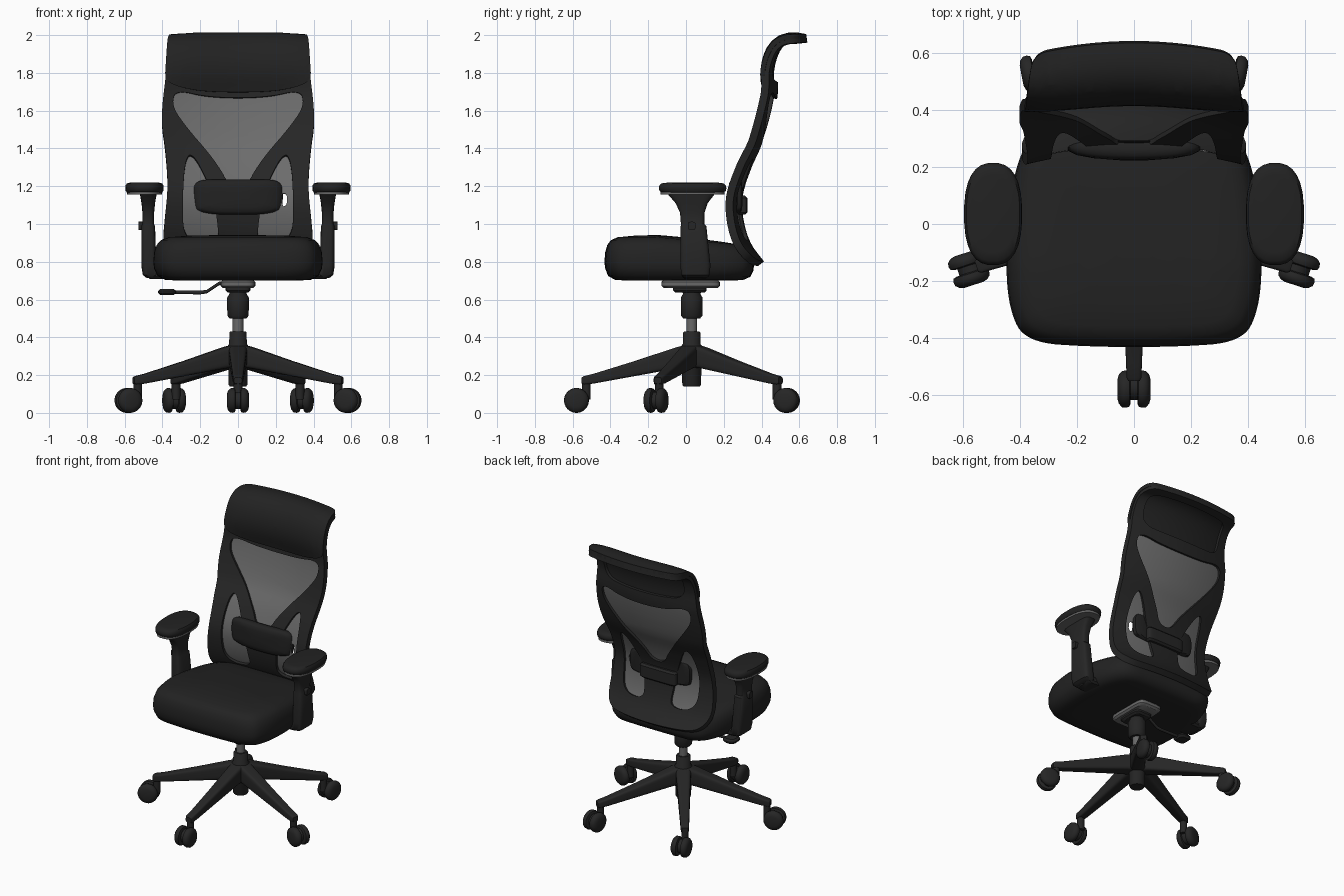
import bpy, bmesh, math
from mathutils import Matrix, Vector

if "Cube" in bpy.data.objects:
    bpy.data.objects.remove(bpy.data.objects["Cube"], do_unlink=True)

X, Y, Z = Vector((1, 0, 0)), Vector((0, 1, 0)), Vector((0, 0, 1))


def material(name, value):
    m = bpy.data.materials.new(name)
    m.use_nodes = True
    m.diffuse_color = (value, value, value, 1)
    m.node_tree.nodes["Principled BSDF"].inputs["Base Color"].default_value = m.diffuse_color
    return m


FABRIC = material("black fabric", 0.016)
PLASTIC = material("black plastic", 0.019)
MESH = material("grey mesh", 0.15)
METAL = material("grey metal", 0.14)


def finish(name, bm, mat, angle=40):
    bmesh.ops.recalc_face_normals(bm, faces=bm.faces)
    me = bpy.data.meshes.new(name)
    bm.to_mesh(me)
    bm.free()
    me.materials.append(mat)
    me.shade_smooth()
    me.set_sharp_from_angle(angle=math.radians(angle))
    ob = bpy.data.objects.new(name, me)
    bpy.context.scene.collection.objects.link(ob)
    return ob


def ring(c, u, v, a, b, p=2, n=28):
    """Superellipse loop; a larger p gives squarer corners."""
    pts = []
    for i in range(n):
        t = 2 * math.pi * (i + 0.5) / n
        k, s = math.cos(t), math.sin(t)
        pts.append(Vector(c) + u * a * math.copysign(abs(k) ** (2 / p), k)
                   + v * b * math.copysign(abs(s) ** (2 / p), s))
    return pts


def loft(name, rings, mat, at=Matrix(), angle=40):
    bm = bmesh.new()
    loops = [[bm.verts.new(at @ p) for p in r] for r in rings]
    n = len(loops[0])
    for a, b in zip(loops, loops[1:]):
        for i in range(n):
            bm.faces.new((a[i], a[(i + 1) % n], b[(i + 1) % n], b[i]))
    bm.faces.new(loops[0])
    bm.faces.new(loops[-1])
    return finish(name, bm, mat, angle)


def lathe(name, profile, mat, y=0.03):
    loft(name, [ring((0, y, z), X, Y, r, r) for r, z in profile], mat)


def block(name, c, half, mat, p=6, edge=0.012, at=Matrix()):
    """Rounded box with softened top and bottom."""
    c, (a, b, h) = Vector(c), half
    levels = [(-h, edge), (edge - h, 0), (h - edge, 0), (h, edge)]
    loft(name, [ring(c + Z * z, X, Y, a - e, b - e, p) for z, e in levels], mat, at)


def rounded(pts, times=3):
    for _ in range(times):
        pts = [tuple(p[k] * w + q[k] * (1 - w) for k in (0, 1))
               for p, q in zip(pts, pts[1:] + pts[:1]) for w in (0.75, 0.25)]
    return pts


def mirrored(half):
    return half + [(-x, y) for x, y in reversed(half)]


# Side curve of the backrest: distance along it, y, z
CURVE = [(.78, .40, .785), (.9, .325, .89), (1.02, .285, 1.02), (1.15, .28, 1.15),
         (1.3, .33, 1.3), (1.45, .405, 1.45), (1.68, .465, 1.68), (1.82, .47, 1.82),
         (1.92, .50, 1.915), (2.0, .55, 1.965), (2.1, .64, 1.98)]


def curve_at(s):
    last = len(CURVE) - 1
    i = max([0] + [k for k in range(last) if CURVE[k][0] <= s])

    def slope(k, d):
        a, b = CURVE[max(k - 1, 0)], CURVE[min(k + 1, last)]
        return (b[d] - a[d]) / (b[0] - a[0])
    a, b = CURVE[i], CURVE[i + 1]
    h = b[0] - a[0]
    t = min(max((s - a[0]) / h, 0), 1)
    return [a[d] * (2 * t**3 - 3 * t**2 + 1) + b[d] * (3 * t**2 - 2 * t**3)
            + h * (slope(i, d) * (t**3 - 2 * t**2 + t) + slope(i + 1, d) * (t**3 - t**2))
            for d in (1, 2)]


def on_back(x, s, off):
    y, z = curve_at(s)
    y0, z0 = curve_at(s - 0.01)
    y1, z1 = curve_at(s + 0.01)
    n = Vector((0, z1 - z0, y0 - y1)).normalized()
    return Vector((x, y - 0.05 * (x / 0.39) ** 2, z)) + n * off


def back_plate(name, loops, front, thick, mat, bulge=lambda x, s: 0):
    """Flat shape with holes, cut finely, thickened and bent to the back curve."""
    bm = bmesh.new()
    for pts in loops:
        vs = [bm.verts.new((x, 0, s)) for x, s in pts]
        for a, b in zip(vs, vs[1:] + vs[:1]):
            bm.edges.new((a, b))
    bmesh.ops.triangle_fill(bm, edges=bm.edges[:], use_beauty=True, normal=(0, -1, 0))
    cuts = [(X * (k * 0.05), X) for k in range(-8, 9)] + [(Z * (0.76 + k * 0.035), Z) for k in range(40)]
    for co, no in cuts:
        bmesh.ops.bisect_plane(bm, geom=bm.verts[:] + bm.edges[:] + bm.faces[:],
                               plane_co=co, plane_no=no, dist=1e-5)
    bmesh.ops.triangulate(bm, faces=bm.faces[:])
    new = bmesh.ops.extrude_face_region(bm, geom=bm.faces[:], use_keep_orig=True)["geom"]
    rear = {v for v in new if isinstance(v, bmesh.types.BMVert)}
    for v in bm.verts:
        x, s = v.co.x, v.co.z
        v.co = on_back(x, s, front + thick if v in rear else front - bulge(x, s))
    finish(name, bm, mat)


# Backrest frame with Y-shaped brace
outline = rounded(mirrored([(.2, .785), (.345, .80), (.40, .9), (.385, 1.05), (.37, 1.2), (.385, 1.4),
                            (.405, 1.52), (.40, 1.64), (.38, 1.8), (.37, 2.0), (.35, 2.1), (.25, 2.1)]))
upper_hole = rounded(mirrored([(.05, 1.2), (.1, 1.3), (.3, 1.54), (.35, 1.63), (.33, 1.71), (.15, 1.665)]))
lower_hole = [(.285, .92), (.295, 1.1), (.28, 1.35), (.23, 1.36), (.13, 1.15), (.11, 1.02), (.1, .91)]
side_holes = [rounded([(s * x, z) for x, z in lower_hole]) for s in (1, -1)]
head_hole = rounded(mirrored([(.15, 1.75), (.3, 1.77), (.315, 1.9), (.3, 2.03), (.15, 2.04)]))
back_plate("back_frame", [outline, upper_hole, head_hole] + side_holes, -.02, .04, PLASTIC)

# Stretched mesh with its small side opening
sheet = mirrored([(.3, .86), (.345, 1.0), (.33, 1.2), (.345, 1.4), (.365, 1.55), (.36, 1.72)])
slot = rounded([(.225, 1.16), (.26, 1.16), (.26, 1.1), (.235, 1.09)], 1)
back_plate("back_mesh", [sheet, slot], -.003, .006, MESH)

# Head cushion
head = rounded(mirrored([(.15, 1.695), (.3, 1.72), (.388, 1.76), (.382, 1.85), (.372, 2.0),
                         (.352, 2.1), (.25, 2.1)]))
back_plate("head_cushion", [head], -.026, .024, FABRIC,
           lambda x, s: .035 * max(0, 1 - (x / .38) ** 4) * math.sin(math.pi * min(max((s - 1.68) / .42, 0), 1)))

# Lumbar cushion and its rear carrier
lumbar = rounded(mirrored([(.1, 1.05), (.15, 1.055), (.2, 1.065), (.235, 1.08), (.24, 1.2), (.2, 1.235), (.1, 1.235)]))
layers = [(.285, .9), (.275, .98), (.255, 1), (.24, .96), (.23, .85), (.225, .6), (.223, .2)]
loft("lumbar_cushion", [[Vector((x * k, y + .3 * (x * k) ** 2, 1.145 + (z - 1.145) * k)) for x, z in lumbar]
                        for y, k in layers], FABRIC)
block("lumbar_carrier", (0, .295, 1.1), (.14, .03, .05), PLASTIC)

# Seat cushion
seat = rounded(mirrored([(.15, -.432), (.38, -.415), (.44, -.3), (.452, -.1), (.435, .1), (.4, .25),
                         (.33, .35), (.15, .36)]))
layers = [(.7, .7), (.705, .86), (.725, .95), (.765, .99), (.8, 1), (.85, .99), (.89, .96), (.915, .91),
          (.93, .82), (.938, .6), (.942, .3), (.943, .05)]


def seat_point(x, y, z, k):
    y = -.04 + (y + .04) * k
    drop = .2 * min(max((y + .15) / .5, 0), 1)
    return Vector((x * k, y, .7 + (z - .7) * (1 - drop)))


loft("seat_cushion", [[seat_point(x, y, z, k) for x, y in seat] for z, k in layers], FABRIC, angle=60)

# Armrests: z, centre x, centre y, half width, half depth
STEM = [(.715, .455, .05, .03, .06), (.73, .462, .05, .042, .075), (.78, .472, .05, .04, .08),
        (.99, .475, .04, .036, .068), (1.0, .475, .035, .03, .062), (1.06, .475, .033, .031, .065),
        (1.11, .475, .03, .036, .085), (1.15, .475, .028, .043, .118), (1.165, .475, .028, .045, .13)]
PAD = [(1.168, .93), (1.175, .98), (1.19, 1), (1.205, .98), (1.215, .92), (1.219, .75)]
for side, s in (("left", 1), ("right", -1)):
    loft(side + "_arm_post", [ring((s * x, y, z), X, Y, a, b, 4) for z, x, y, a, b in STEM], PLASTIC)
    block(side + "_arm_foot", (s * .35, .05, .735), (.13, .07, .025), PLASTIC)
    loft(side + "_arm_plate", [ring((s * .495, .035, z), X, Y, .094, .17, 2.5) for z in (1.155, 1.17)], METAL)
    loft(side + "_arm_pad", [ring((s * .495, .035, z), X, Y, .102 * k, .18 * k, 2.5) for z, k in PAD], FABRIC)
    loft(side + "_arm_button", [ring((s * x, .03, .99), Y, Z, .02, .022, 4) for x in (.5, .528)], PLASTIC)

# Tilt mechanism, lever and gas lift
block("tilt_plate", (0, .025, .683), (.092, .155, .022), METAL)
block("tilt_housing", (0, .02, .655), (.065, .09, .018), PLASTIC)
path = [(-.06, .69), (-.1, .685), (-.165, .642), (-.2, .637), (-.35, .64)]
loft("lever_rod", [ring((x, .03, z), Y, Z, .01, .01, n=12) for x, z in path], PLASTIC)
block("lever_paddle", (-.375, .03, .64), (.048, .05, .016), PLASTIC, 3)
lathe("lift_sleeve", [(.045, .5), (.057, .515), (.058, .61), (.046, .63), (.046, .67)], PLASTIC)
lathe("lift_piston", [(.028, .4), (.028, .52)], METAL)
lathe("base_hub", [(.044, .14), (.05, .15), (.052, .24), (.068, .27), (.066, .34), (.047, .365), (.046, .425),
                   (.04, .432)], PLASTIC)

# Five-star base: distance out, half width, bottom, top
LEG = [(.03, .05, .24, .36), (.08, .047, .235, .348), (.3, .037, .195, .275), (.52, .028, .155, .207),
       (.57, .026, .15, .195), (.582, .02, .155, .188)]
WHEEL = [(.012, .05), (.016, .062), (.028, .066), (.042, .064), (.053, .052), (.058, .035)]
for k in range(5):
    at = Matrix.Translation((0, .03, 0)) @ Matrix.Rotation(math.radians(72 * k), 4, "Z")
    loft(f"leg_{k + 1}", [ring((0, -d, (lo + hi) / 2), X, Z, w, (hi - lo) / 2, 5) for d, w, lo, hi in LEG],
         PLASTIC, at)
    swivel = math.radians({2: 25, 3: -25}.get(k, 0))
    at = at @ Matrix.Translation((0, -.558, 0)) @ Matrix.Rotation(swivel, 4, "Z")
    loft(f"caster_neck_{k + 1}", [ring((0, 0, z), X, Y, .023, .023, n=16) for z in (.07, .17)], PLASTIC, at)
    loft(f"caster_core_{k + 1}", [ring((x, -.045, .066), Y, Z, .046, .046) for x in (-.014, .014)], PLASTIC, at)
    for s in (1, -1):
        loft(f"caster_wheel_{k + 1}_{'left' if s > 0 else 'right'}",
             [ring((s * x, -.052, .066), Y, Z, r, r) for x, r in WHEEL], PLASTIC, at)
